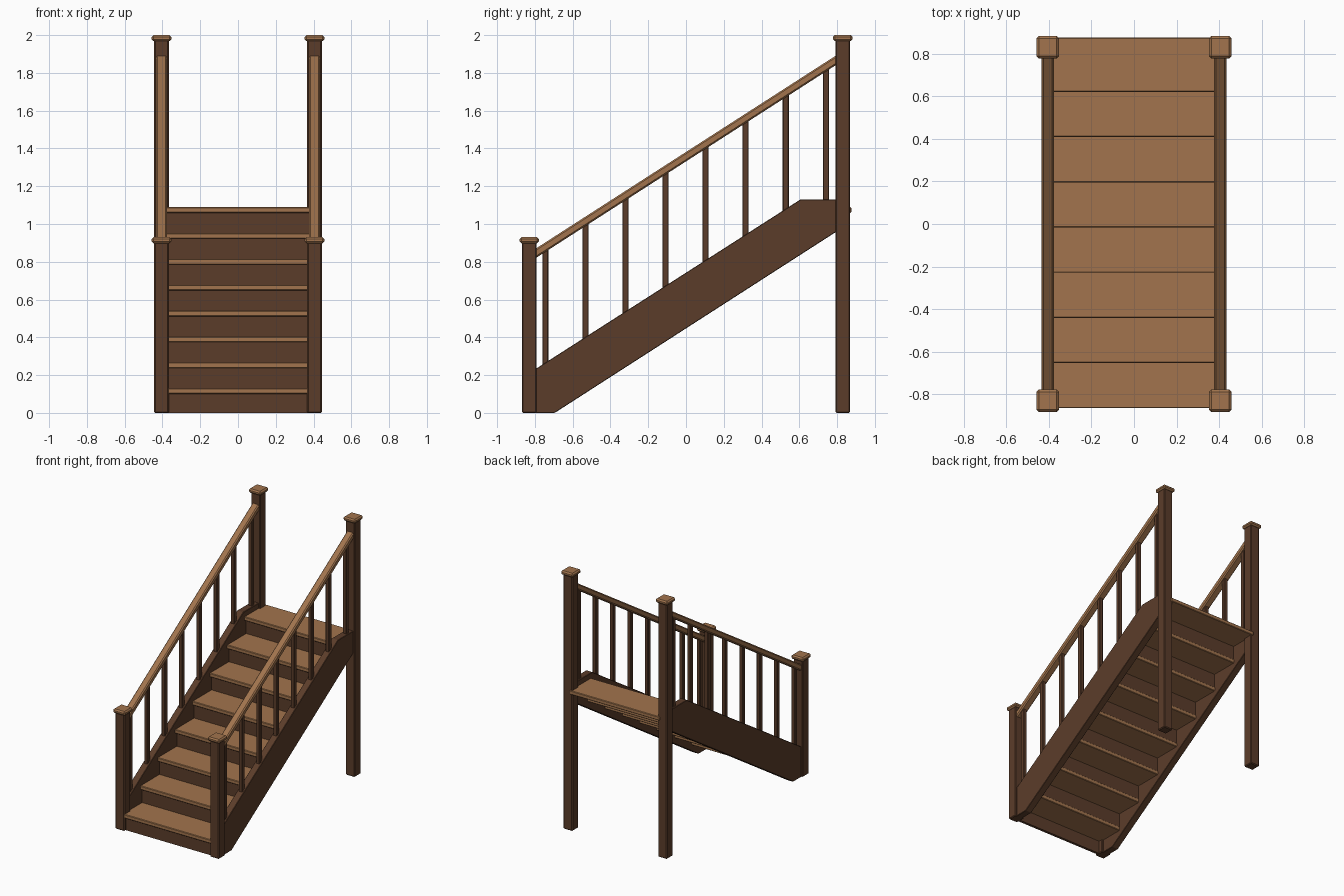
import bpy, bmesh, math
from mathutils import Matrix

if "Cube" in bpy.data.objects:
    bpy.data.objects.remove(bpy.data.objects["Cube"])

def material(name, col):
    m = bpy.data.materials.new(name)
    m.diffuse_color = (*col, 1)
    m.use_nodes = True
    m.node_tree.nodes["Principled BSDF"].inputs["Base Color"].default_value = m.diffuse_color
    return m

LIGHT = material("light_wood", (0.36, 0.175, 0.075))
DARK = material("dark_wood", (0.105, 0.046, 0.023))

def finish(name, bm, mat, bevel):
    bmesh.ops.recalc_face_normals(bm, faces=bm.faces)
    me = bpy.data.meshes.new(name)
    bm.to_mesh(me)
    bm.free()
    me.materials.append(mat)
    ob = bpy.data.objects.new(name, me)
    bpy.context.collection.objects.link(ob)
    if bevel:
        mod = ob.modifiers.new("bevel", 'BEVEL')
        mod.width = bevel
        mod.segments = 1
    return ob

def box(name, x, y, z, mat, bevel=0.004):
    """Box from (min, max) pairs."""
    bm = bmesh.new()
    size = [b - a for a, b in (x, y, z)]
    mid = [(a + b) / 2 for a, b in (x, y, z)]
    bmesh.ops.create_cube(bm, size=1, matrix=Matrix.Translation(mid) @ Matrix.Diagonal((*size, 1)))
    return finish(name, bm, mat, bevel)

def side_profile(name, pts, x, mat, bevel=0.003):
    """Extrude a (y, z) outline across the x range."""
    bm = bmesh.new()
    f = bm.faces.new([bm.verts.new((x[0], y, z)) for y, z in pts])
    geo = bmesh.ops.extrude_face_region(bm, geom=[f])["geom"]
    bmesh.ops.translate(bm, vec=(x[1] - x[0], 0, 0),
                        verts=[v for v in geo if isinstance(v, bmesh.types.BMVert)])
    return finish(name, bm, mat, bevel)

SLOPE, RUN, RISE, STEPS = 0.643, 0.2122, 0.137, 8
PX, PY = 0.405, 0.83

def around(c, half):
    return (c - half, c + half)

def stringer_top(y):
    return min(0.23 + SLOPE * (y + 0.80), 1.13)

def rail_bottom(y):
    return 0.82 + SLOPE * (y + 0.795)

for side, s in (("left", -1), ("right", 1)):
    # newel posts with caps
    for place, y, h in (("front", -PY, 0.93), ("back", PY, 2.0)):
        box(f"{place}_{side}_post", around(s * PX, 0.039), around(y, 0.038), (0, h - 0.02), DARK, 0.006)
        box(f"{place}_{side}_post_cap", around(s * PX, 0.052), around(y, 0.052), (h - 0.032, h), LIGHT, 0.01)
    # sloping stringer board
    side_profile(f"{side}_stringer",
                 [(-0.83, 0), (-0.695, 0), (0.83, 0.981), (0.83, 1.13), (0.606, 1.13), (-0.83, 0.211)],
                 around(s * PX, 0.027), DARK)
    # handrail
    a, b = -0.82, 0.82
    side_profile(f"{side}_handrail",
                 [(a, rail_bottom(a)), (b, rail_bottom(b)), (b, rail_bottom(b) + 0.05), (a, rail_bottom(a) + 0.05)],
                 around(s * PX, 0.029), LIGHT, 0.008)
    # balusters
    for i in range(STEPS):
        y = -0.745 + i * RUN
        box(f"{side}_baluster_{i + 1}", around(s * PX, 0.015), around(y, 0.016),
            (stringer_top(y) - 0.03, rail_bottom(y) + 0.02), DARK, 0.003)

# treads and risers
for i in range(STEPS):
    y, top = -0.865 + i * RUN, 0.13 + i * RISE
    box(f"tread_{i + 1}", (-0.385, 0.385), (y, y + 0.255), (top - 0.03, top), LIGHT)
    low = 0 if i == 0 else top - RISE - 0.01
    box(f"riser_{i + 1}", (-0.383, 0.383), (y + 0.02, y + 0.04), (low, top - 0.025), DARK, 0)
